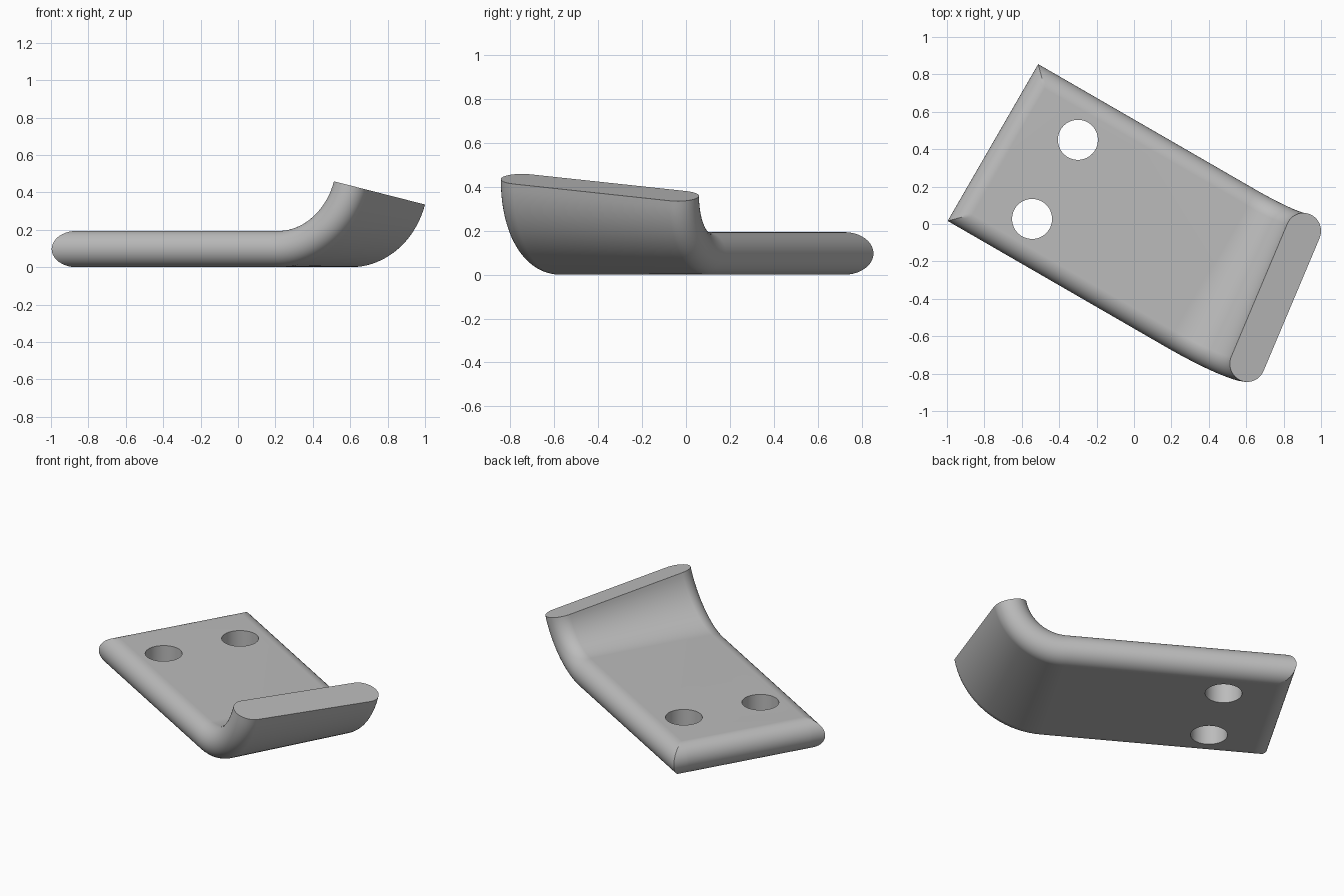
import bpy, bmesh, math
from mathutils import Vector, Matrix

if "Cube" in bpy.data.objects:
    bpy.data.objects.remove(bpy.data.objects["Cube"])

R = 0.097            # half thickness and edge rounding
FLAT = 0.387         # half width of the flat part
SEG, BEND = 10, 20   # steps per quarter round, steps along the bend
BACK, BEND_START, BEND_RADIUS = -0.871, 0.475, 0.385

along = Vector((math.cos(math.radians(30)), -0.5, 0))
across = Vector((0.5, math.cos(math.radians(30)), 0))
up = Vector((0, 0, 1))
end_dir = Vector((0.247, 0, 0.969)).normalized()
axis = along.cross(end_dir).normalized()
bend_angle = along.angle(end_dir)

metal = bpy.data.materials.new("plain_grey")
metal.use_nodes = True
grey = (0.5, 0.5, 0.5, 1)
metal.diffuse_color = grey
metal.node_tree.nodes["Principled BSDF"].inputs["Base Color"].default_value = grey

# Slot-shaped cross-section as (sideways, height) pairs
section = []
for side in (1, -1):
    for i in range(2 * SEG + 1):
        a = side * (i / SEG - 1) * math.pi / 2
        section.append((side * (FLAT + R * math.cos(a)), R * math.sin(a)))


def place(s, w, h):
    return along * s + across * w + up * (h + R)


bm = bmesh.new()
rings = []

# Half-round back edge: the section is squeezed to the height of the round
for i in range(SEG + 1):
    a = i / SEG * math.pi / 2
    top = R * math.sin(a)
    s = BACK + R * (1 - math.cos(a))
    rings.append([bm.verts.new(place(s, w, max(-top, min(top, h)))) for w, h in section])

# Straight plate followed by the tilted upward bend
start = place(BEND_START, 0, 0)
inward = axis.cross(along).normalized()
centre = start + inward * BEND_RADIUS
for i in range(BEND + 1):
    turn = Matrix.Rotation(bend_angle * i / BEND, 3, axis)
    rings.append([bm.verts.new(centre + turn @ (place(BEND_START, w, h) - centre))
                  for w, h in section])

# Skin the rings; the back edge is split along its mitred corners
count = len(section)
for i, (r0, r1) in enumerate(zip(rings, rings[1:])):
    for j in range(count):
        k = (j + 1) % count
        a, b, c, d = r0[j], r0[k], r1[k], r1[j]
        if i >= SEG:
            bm.faces.new((a, b, c, d))
        elif abs(section[k][1]) > abs(section[j][1]):
            bm.faces.new((a, b, c))
            bm.faces.new((a, c, d))
        else:
            bm.faces.new((a, b, d))
            bm.faces.new((b, c, d))
bm.faces.new(rings[-1])
bmesh.ops.remove_doubles(bm, verts=bm.verts, dist=0.00001)
bmesh.ops.dissolve_degenerate(bm, edges=bm.edges, dist=0.00001)
bmesh.ops.recalc_face_normals(bm, faces=bm.faces)
mesh = bpy.data.meshes.new("bent_plate")
bm.to_mesh(mesh)
bm.free()
plate = bpy.data.objects.new("bent_plate", mesh)
bpy.context.collection.objects.link(plate)
mesh.materials.append(metal)

# Two screw holes
for x, y in ((-0.30, 0.45), (-0.545, 0.027)):
    bpy.ops.mesh.primitive_cylinder_add(vertices=64, radius=0.107, depth=1, location=(x, y, R))
    cutter = bpy.context.object
    cutter.name = "hole_cutter"
    cutter.hide_render = True
    cutter.data.materials.append(metal)
    hole = plate.modifiers.new("hole", "BOOLEAN")
    hole.operation = "DIFFERENCE"
    hole.solver = "EXACT"
    hole.object = cutter
    bpy.context.view_layer.objects.active = plate
    bpy.ops.object.modifier_apply(modifier=hole.name)
    bpy.data.objects.remove(cutter)

# Smooth rounds with crisp rims
bpy.ops.object.select_all(action="DESELECT")
plate.select_set(True)
bpy.context.view_layer.objects.active = plate
bpy.ops.object.shade_smooth_by_angle(angle=math.radians(30))
weighted = plate.modifiers.new("even_shading", "WEIGHTED_NORMAL")
weighted.keep_sharp = True
